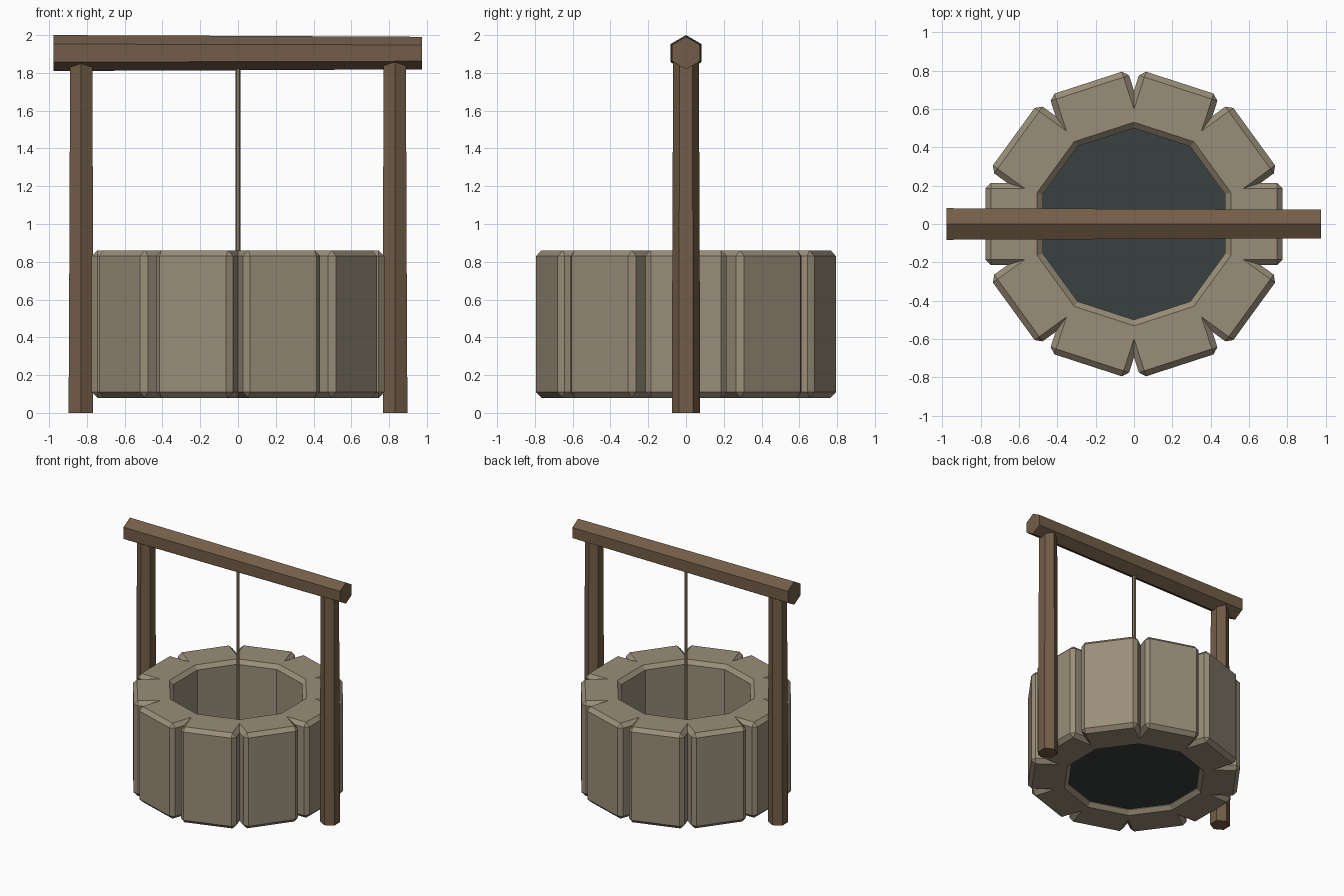
import bpy, bmesh
from math import sin, cos, pi, radians
from mathutils import Matrix, Vector

if "Cube" in bpy.data.objects:
    bpy.data.objects.remove(bpy.data.objects["Cube"])


def material(name, rgb):
    m = bpy.data.materials.new(name)
    m.diffuse_color = (*rgb, 1)
    m.use_nodes = True
    m.node_tree.nodes["Principled BSDF"].inputs["Base Color"].default_value = m.diffuse_color
    return m


STONE = material("stone", (0.32, 0.27, 0.19))
WOOD = material("wood", (0.17, 0.11, 0.065))
ROPE = material("rope", (0.24, 0.19, 0.12))
WATER = material("water", (0.042, 0.053, 0.053))


def add_object(name, bm, mat):
    bmesh.ops.recalc_face_normals(bm, faces=bm.faces[:])
    mesh = bpy.data.meshes.new(name)
    bm.to_mesh(mesh)
    bm.free()
    mesh.materials.append(mat)
    ob = bpy.data.objects.new(name, mesh)
    bpy.context.collection.objects.link(ob)
    return ob


def prism(name, stations, u, v, mat, sides=6, turn=0.0):
    """Loft of regular polygons: stations are (centre, radius), u/v span the section."""
    bm = bmesh.new()
    u, v = Vector(u), Vector(v)
    rings = []
    for centre, r in stations:
        angles = [turn + 2 * pi * i / sides for i in range(sides)]
        rings.append([bm.verts.new(Vector(centre) + r * (cos(a) * u + sin(a) * v))
                      for a in angles])
    for a, b in zip(rings, rings[1:]):
        for i in range(sides):
            j = (i + 1) % sides
            bm.faces.new((a[i], a[j], b[j], b[i]))
    bm.faces.new(rings[0])
    bm.faces.new(rings[-1])
    return add_object(name, bm, mat)


X, Y, Z = (1, 0, 0), (0, 1, 0), (0, 0, 1)

# Ring of ten chamfered stone blocks
for i in range(10):
    bm = bmesh.new()
    bmesh.ops.create_cube(bm, size=1, matrix=Matrix.Translation((0.625, 0, 0.47))
                          @ Matrix.Diagonal((0.30, 0.43, 0.78, 1)))
    bmesh.ops.bevel(bm, geom=bm.edges[:], offset=0.03, segments=1,
                    affect='EDGES', profile=0.5)
    bm.transform(Matrix.Rotation(radians(36 * i), 4, 'Z'))
    add_object(f"stone_block_{i + 1}", bm, STONE)

# Water closing the shaft near its foot
prism("water", [((0, 0, 0.115), 0.515), ((0, 0, 0.145), 0.515)], X, Y, WATER,
      sides=10, turn=radians(18))

# Two tapering hexagonal posts
for name, s in (("left_post", -1), ("right_post", 1)):
    prism(name, [((s * 0.832, 0, 0), 0.075), ((s * 0.83, 0, 0.95), 0.072),
                 ((s * 0.83, 0, 1.88), 0.068)], Y, X, WOOD)

# Tapering hexagonal cross beam, ridge up
prism("cross_beam", [((-0.977, 0, 1.905), 0.095), ((0, 0, 1.905), 0.091),
                     ((0.975, 0, 1.905), 0.086)], Z, Y, WOOD)

# Rope hanging into the shaft
prism("rope", [((0, 0, 0.48), 0.014), ((0, 0, 1.86), 0.014)], X, Y, ROPE)
